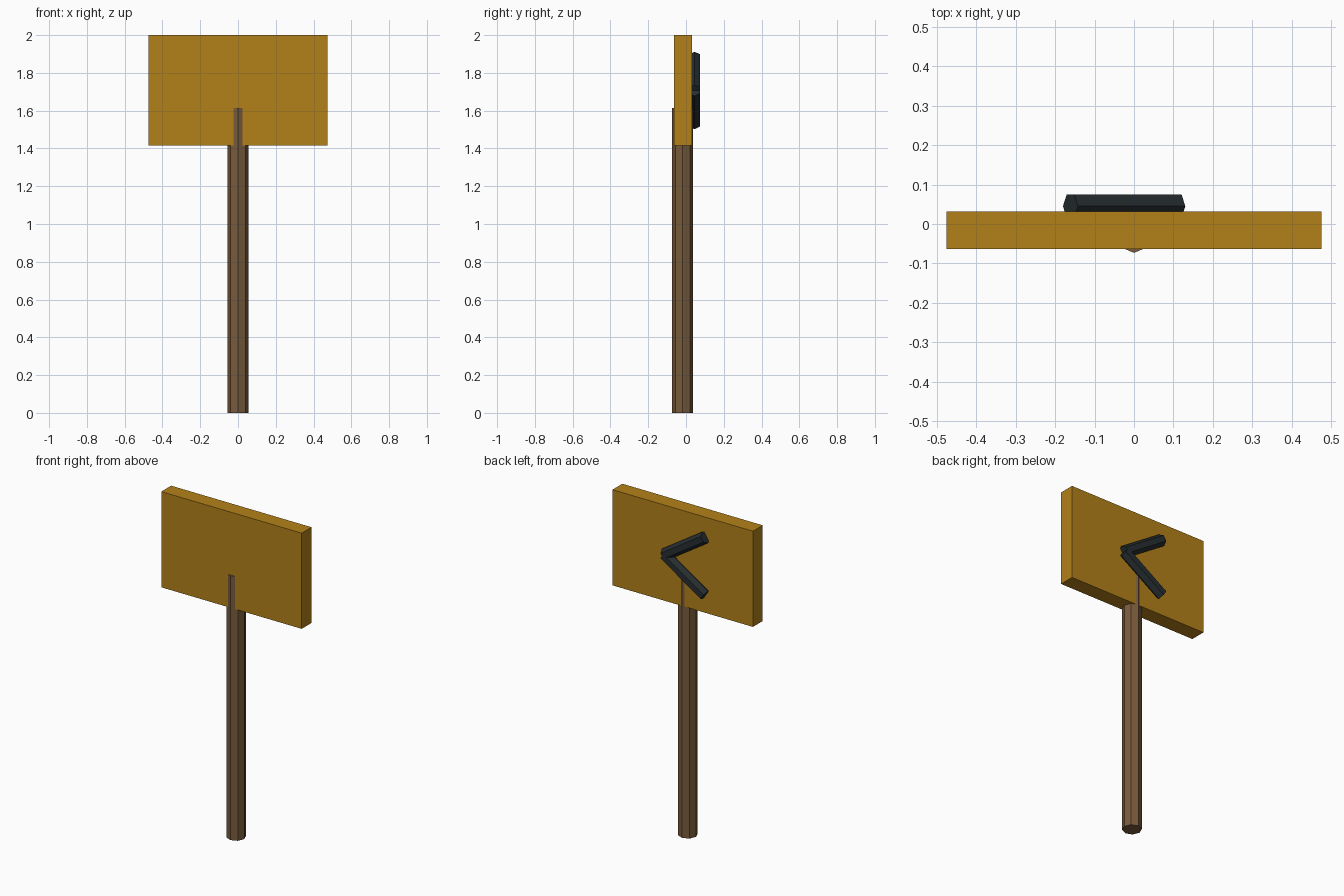
import bpy, bmesh
from mathutils import Vector, Matrix

if "Cube" in bpy.data.objects:
    bpy.data.objects.remove(bpy.data.objects["Cube"])


def material(name, rgb):
    m = bpy.data.materials.new(name)
    m.diffuse_color = (*rgb, 1)
    m.use_nodes = True
    m.node_tree.nodes["Principled BSDF"].inputs["Base Color"].default_value = m.diffuse_color
    return m


def finish(name, bm, mat):
    mesh = bpy.data.meshes.new(name)
    bm.to_mesh(mesh)
    bm.free()
    mesh.materials.append(mat)
    ob = bpy.data.objects.new(name, mesh)
    bpy.context.collection.objects.link(ob)
    return ob


def prism(name, a, b, radius, sides, x_axis, mat):
    """Capped prism from a to b; one corner lies perpendicular to x_axis."""
    a, b, x = Vector(a), Vector(b), Vector(x_axis)
    z = (b - a).normalized()
    y = z.cross(x)
    rot = Matrix((x, y, z)).transposed().to_4x4()
    bm = bmesh.new()
    bmesh.ops.create_cone(bm, cap_ends=True, segments=sides, radius1=radius,
                          radius2=radius, depth=(b - a).length,
                          matrix=Matrix.Translation((a + b) / 2) @ rot)
    return finish(name, bm, mat)


wood = material("post_wood", (0.19, 0.105, 0.045))
yellow = material("board_yellow", (0.45, 0.22, 0.01))
black = material("arrow_black", (0.02, 0.027, 0.03))

# Octagonal post, slightly thicker than the board it runs into
prism("post", (0, -0.018, 0), (0, -0.018, 1.615), 0.055, 8, (1, 0, 0), wood)

# Sign board
bm = bmesh.new()
bmesh.ops.create_cube(bm, size=1, matrix=Matrix.Translation((0, -0.0155, 1.7075))
                      @ Matrix.Diagonal((0.95, 0.095, 0.585, 1)))
finish("board", bm, yellow)

# Chevron of two hexagonal bars on the back
for name, side in (("upper_arrow_bar", 1), ("lower_arrow_bar", -1)):
    prism(name, (0.111, 0.045, 1.707), (-0.161, 0.045, 1.707 + side * 0.176),
          0.035, 6, (0, 1, 0), black)
